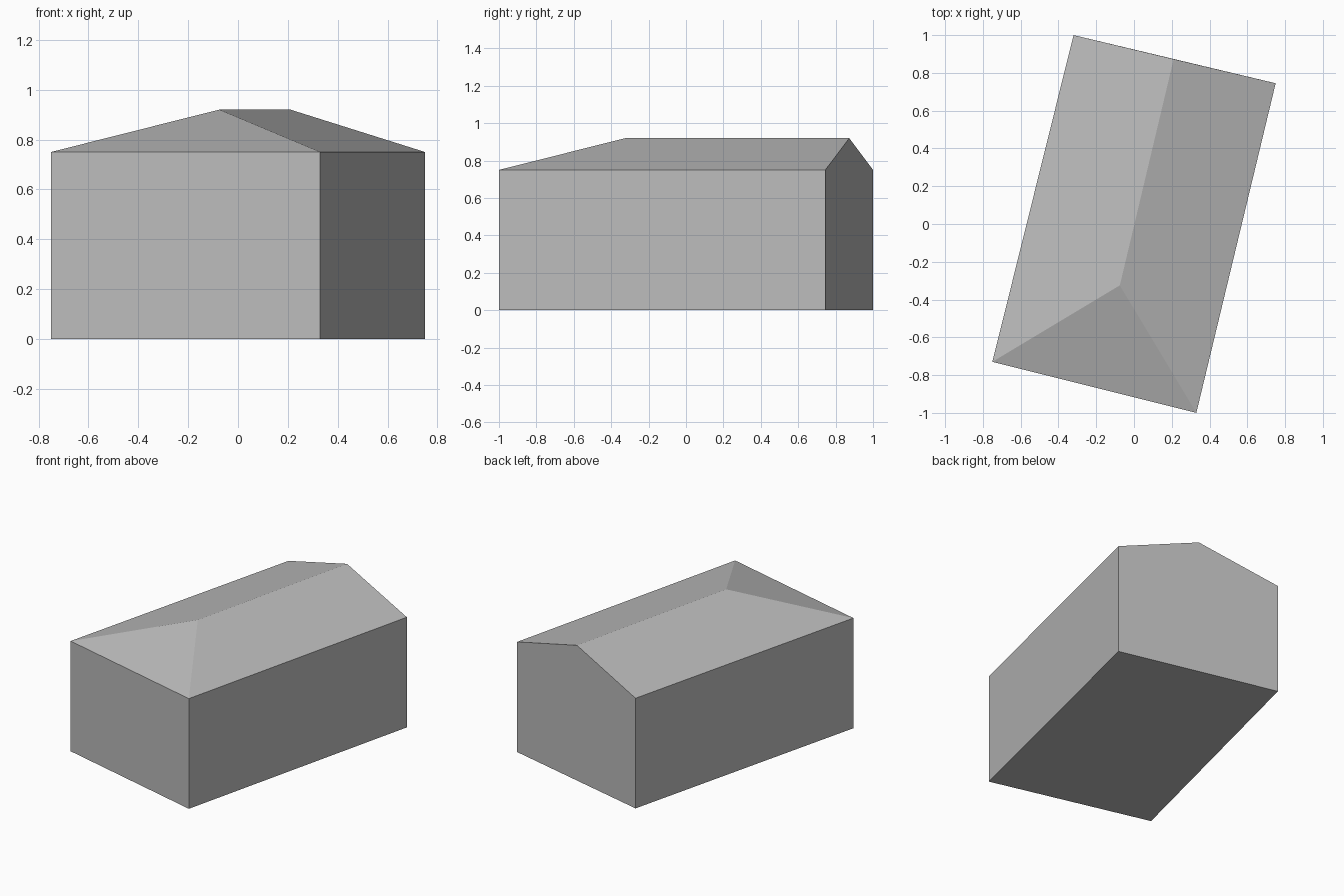
import bpy
import bmesh

cube = bpy.data.objects.get("Cube")
if cube:
    bpy.data.objects.remove(cube, do_unlink=True)

EAVE, RIDGE = 0.75, 0.92

# Single flat grey for the whole building
grey = bpy.data.materials.new("plain grey")
grey.use_nodes = True
colour = (0.5, 0.5, 0.5, 1)
grey.diffuse_color = colour
grey.node_tree.nodes["Principled BSDF"].inputs["Base Color"].default_value = colour

# Footprint: front right, front left, back left, back right
footprint = [(-0.75, -0.73), (0.33, -1), (0.75, 0.745), (-0.32, 1)]
# Ridge: set back over the hipped front, flush with the back gable
ridge_line = [(-0.075, -0.325), (0.21, 0.873)]

bm = bmesh.new()
base = [bm.verts.new((x, y, 0)) for x, y in footprint]
eave = [bm.verts.new((x, y, EAVE)) for x, y in footprint]
hip, gable = [bm.verts.new((x, y, RIDGE)) for x, y in ridge_line]

# Floor and walls, with the back wall rising to the gable
bm.faces.new(base[::-1])
for i in range(4):
    j = (i + 1) % 4
    peak = [gable] if i == 2 else []
    bm.faces.new([base[i], base[j], eave[j]] + peak + [eave[i]])

# Roof: front hip and the two long slopes
bm.faces.new([eave[0], eave[1], hip])
bm.faces.new([eave[1], eave[2], gable, hip])
bm.faces.new([eave[3], eave[0], hip, gable])
bmesh.ops.recalc_face_normals(bm, faces=bm.faces)

mesh = bpy.data.meshes.new("building")
bm.to_mesh(mesh)
bm.free()
mesh.materials.append(grey)
building = bpy.data.objects.new("building", mesh)
bpy.context.collection.objects.link(building)
